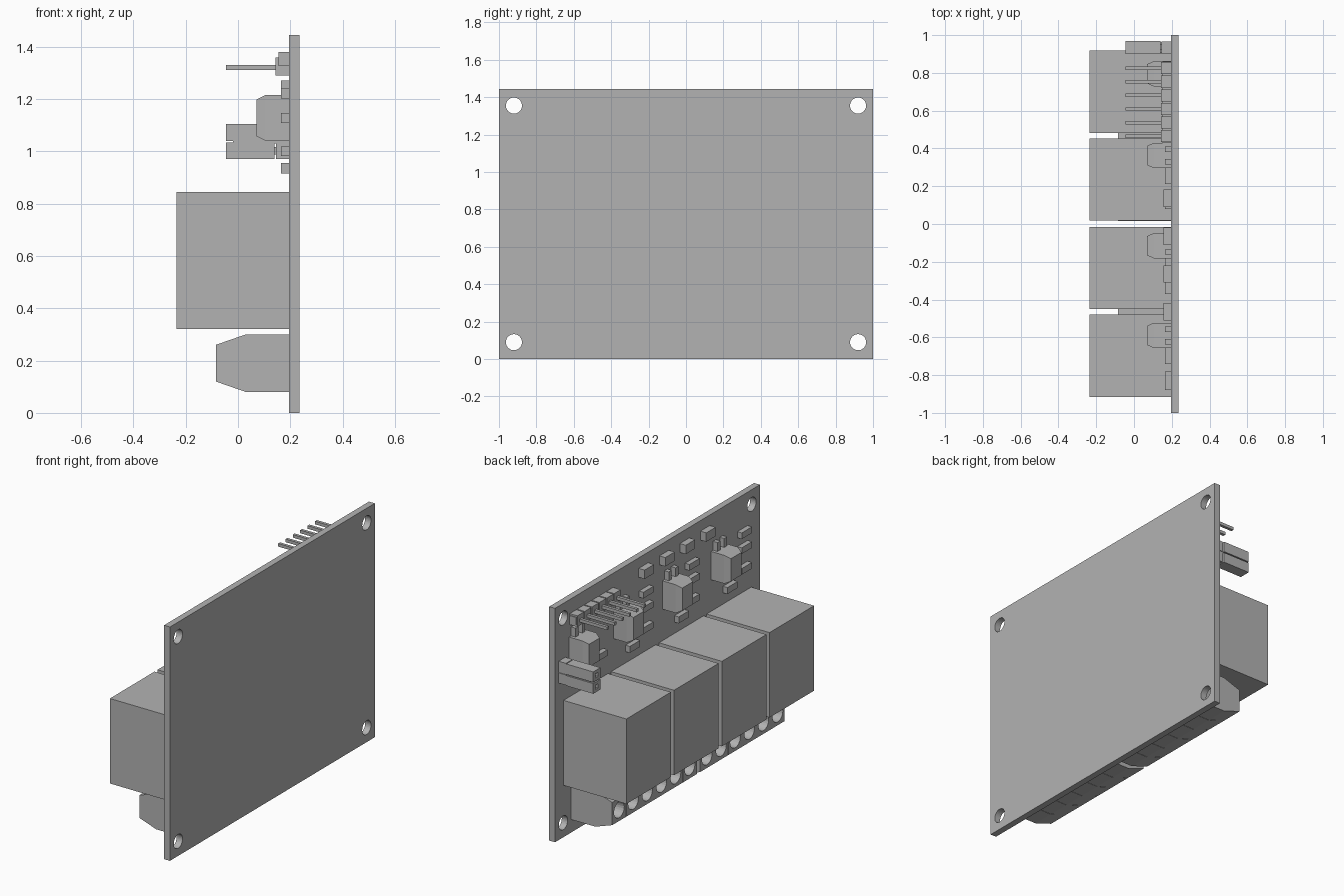
import bpy, bmesh
from mathutils import Matrix, Vector

cube = bpy.data.objects.get("Cube")
if cube:
    bpy.data.objects.remove(cube, do_unlink=True)

grey = bpy.data.materials.new("plain grey")
grey.use_nodes = True
grey.diffuse_color = (0.45, 0.45, 0.45, 1)
grey.node_tree.nodes["Principled BSDF"].inputs["Base Color"].default_value = (0.45, 0.45, 0.45, 1)

FACE = 0.195  # x of the component side of the board


def finish(name, bm):
    bmesh.ops.recalc_face_normals(bm, faces=bm.faces)
    mesh = bpy.data.meshes.new(name)
    bm.to_mesh(mesh)
    bm.free()
    obj = bpy.data.objects.new(name, mesh)
    bpy.context.collection.objects.link(obj)
    mesh.materials.append(grey)
    return obj


def add_box(bm, x, y, z):
    lo, hi = Vector((x[0], y[0], z[0])), Vector((x[1], y[1], z[1]))
    m = Matrix.Translation((lo + hi) / 2) @ Matrix.Diagonal((*(hi - lo), 1))
    return bmesh.ops.create_cube(bm, size=1, matrix=m)["verts"]


def box(name, x, y, z):
    bm = bmesh.new()
    add_box(bm, x, y, z)
    return finish(name, bm)


def around(c, size):
    return (c - size / 2, c + size / 2)


def add_rod(bm, x, y, z, radius, length, sides=24):
    m = Matrix.Translation((x, y, z)) @ Matrix.Rotation(1.5707963, 4, 'Y')
    bmesh.ops.create_cone(bm, cap_ends=True, segments=sides, radius1=radius,
                          radius2=radius, depth=length, matrix=m)


def cut(obj, bm):
    cutter = finish(obj.name + "_cutter", bm)
    cutter.hide_render = True
    mod = obj.modifiers.new("cut", 'BOOLEAN')
    mod.object = cutter
    mod.solver = 'EXACT'
    # bake the cut so that no helper is left behind
    deps = bpy.context.evaluated_depsgraph_get()
    baked = bpy.data.meshes.new_from_object(obj.evaluated_get(deps))
    obj.modifiers.clear()
    obj.data = baked
    bpy.data.objects.remove(cutter, do_unlink=True)


# Circuit board with four mounting holes
board = box("board", (FACE, 0.235), (-1, 1), (0, 1.445))
holes = bmesh.new()
for y in (-0.92, 0.92):
    for z in (0.09, 1.355):
        add_rod(holes, 0.215, y, z, 0.043, 0.2, 32)
cut(board, holes)

# Four relays
for y in (-0.6975, -0.2325, 0.235, 0.7):
    box("relay", (-0.235, FACE), around(y, 0.435), (0.32, 0.845))

# Two screw terminal blocks of six cells, chamfered towards the front
PROFILE = [(FACE, 0.08), (0.03, 0.08), (-0.085, 0.12),
           (-0.085, 0.26), (0.03, 0.30), (FACE, 0.30)]
CELL = 0.138
for start in (-0.843, 0.015):
    for i in range(6):
        y = start + i * CELL
        bm = bmesh.new()
        face = bm.faces.new([bm.verts.new((x, y + 0.001, z)) for x, z in PROFILE])
        ext = bmesh.ops.extrude_face_region(bm, geom=[face])["geom"]
        side = [v for v in ext if isinstance(v, bmesh.types.BMVert)]
        bmesh.ops.translate(bm, verts=side, vec=(0, CELL - 0.002, 0))
        cell = finish("terminal_cell", bm)
        screw_hole = bmesh.new()
        add_rod(screw_hole, -0.06, y + CELL / 2, 0.19, 0.05, 0.12)
        cut(cell, screw_hole)

# Optocouplers with a tapered front and two upper leads
for y in (-0.59, -0.115, 0.3625, 0.795):
    bm = bmesh.new()
    add_box(bm, (0.105, FACE), around(y, 0.134), (1.04, 1.215))
    front = min(bm.faces, key=lambda f: f.calc_center_median().x)
    ext = bmesh.ops.extrude_face_region(bm, geom=[front])["geom"]
    bmesh.ops.delete(bm, geom=[front], context='FACES_ONLY')
    centre = Vector((0.07, y, 1.128))
    for v in ext:
        if isinstance(v, bmesh.types.BMVert):
            v.co = (0.07, centre.y + (v.co.y - centre.y) * 0.76,
                    centre.z + (v.co.z - centre.z) * 0.8)
    finish("optocoupler", bm)
    for side in (-0.033, 0.033):
        box("optocoupler_lead", (0.165, FACE), around(y + side, 0.028), (1.21, 1.27))
    # resistor below each optocoupler
    box("resistor", (0.165, FACE), around(y - 0.1, 0.1), (0.915, 0.955))

# Indicator lights along the top
for y in (-0.465, -0.265, -0.065, 0.137):
    box("indicator_light", (0.155, FACE), around(y, 0.092), (1.325, 1.38))

# Columns of small resistors beside the optocouplers
for y in (-0.83, -0.32, 0.13):
    for z in (1.0, 1.128, 1.22):
        box("resistor", (0.165, FACE), around(y, 0.1), around(z, 0.038))
box("resistor", (0.165, FACE), around(0.58, 0.1), around(1.0, 0.038))

# Six pin header
for i in range(6):
    y = 0.465 + i * 0.072
    box("header_base", (0.143, FACE), around(y, 0.064), (1.29, 1.358))
    box("header_web", (0.15, FACE), around(y, 0.072), (1.3, 1.348))
    box("header_pin", (-0.045, 0.15), around(y, 0.018), (1.311, 1.33))

# Jumper: two stacked sleeves with a square socket each, on a base
for z in ((0.97, 1.033), (1.04, 1.105)):
    sleeve = box("jumper_sleeve", (-0.045, 0.14), (0.9, 0.97), z)
    socket = bmesh.new()
    add_box(socket, (-0.1, 0.03), around(0.935, 0.026), around(sum(z) / 2, 0.026))
    cut(sleeve, socket)
    box("jumper_base", (0.145, FACE), (0.9, 0.965), z)
box("jumper_core", (-0.02, FACE), (0.905, 0.96), (1.03, 1.043))
for z in (1.002, 1.072):
    box("jumper_pin", (0.13, 0.16), around(0.935, 0.03), around(z, 0.03))
